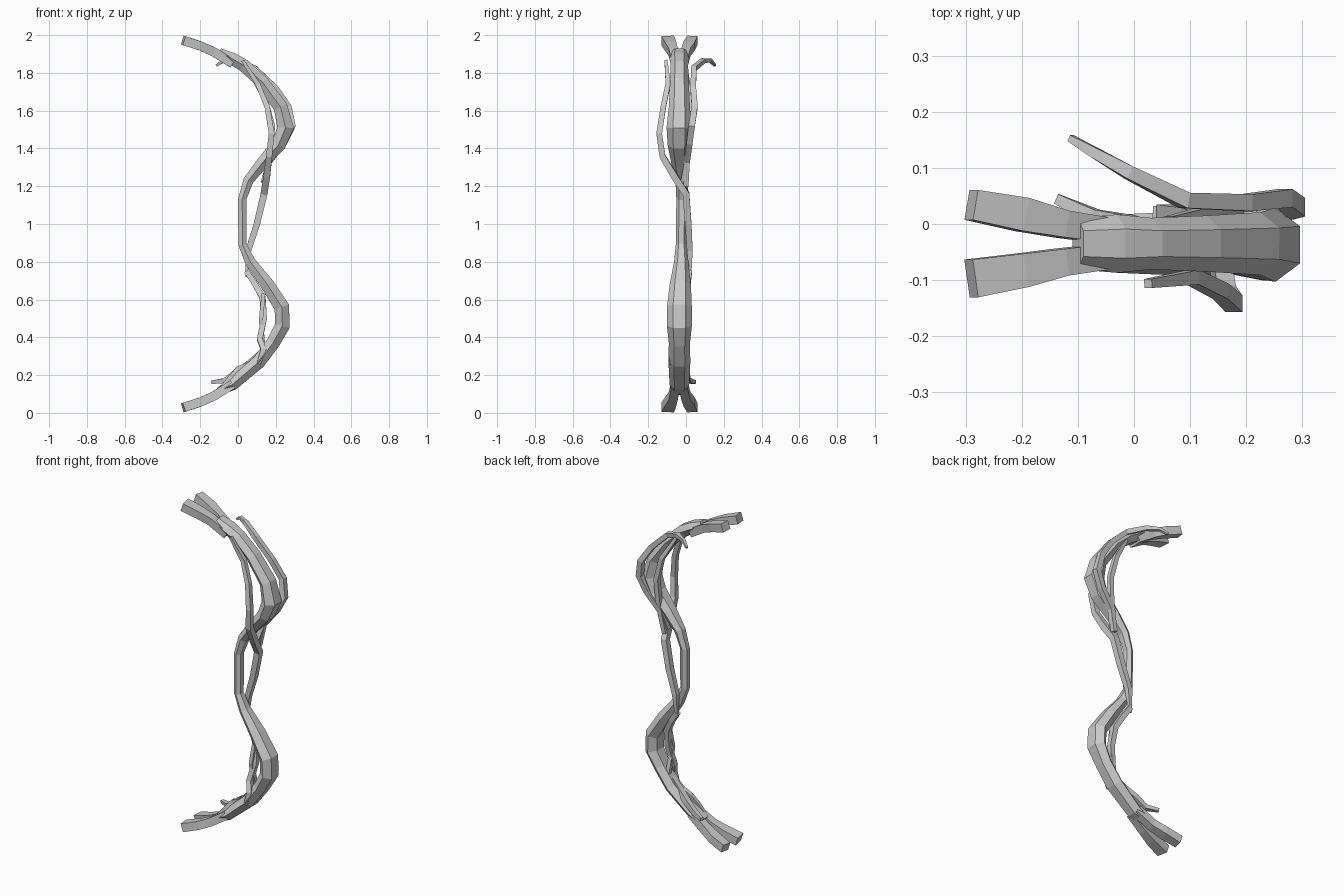
import bpy, bmesh, math
from mathutils import Vector


def tube(name, rows, sides=6):
    """Sweep a faceted section along rows of (x, y, z, half depth, half width)."""
    bm = bmesh.new()
    pts = [Vector(r[:3]) for r in rows]
    rings = []
    phase = math.pi / 4 if sides == 4 else 0
    grow = math.sqrt(2) if sides == 4 else 1
    for i, r in enumerate(rows):
        a, b = pts[max(i - 1, 0)], pts[min(i + 1, len(pts) - 1)]
        t = (b - a).normalized()
        side = Vector((0, 1, 0))
        side = (side - t * side.dot(t)).normalized()
        up = t.cross(side)
        deep = grow if sides == 4 else 1 / math.cos(math.pi / sides)
        ring = []
        for k in range(sides):
            ang = phase + 2 * math.pi * k / sides
            ring.append(bm.verts.new(pts[i] + side * math.cos(ang) * r[4] * grow
                                     + up * math.sin(ang) * r[3] * deep))
        rings.append(ring)
    for p, q in zip(rings, rings[1:]):
        for k in range(sides):
            j = (k + 1) % sides
            bm.faces.new((p[k], p[j], q[j], q[k]))
    bm.faces.new(rings[0][::-1])
    bm.faces.new(rings[-1])
    bmesh.ops.recalc_face_normals(bm, faces=bm.faces)
    me = bpy.data.meshes.new(name)
    bm.to_mesh(me)
    bm.free()
    ob = bpy.data.objects.new(name, me)
    bpy.context.collection.objects.link(ob)
    return ob


def vine(name, path, sides=4):
    """Thin strand from (x, y, z, radius) rows."""
    return tube(name, [(x, y, z, r, r) for x, y, z, r in path], sides)


# Main bow limb, bottom to top
tube("bow_limb", [
    (-0.10, -0.035, 0.115, 0.022, 0.046),
    (-0.03, -0.035, 0.15, 0.032, 0.052),
    (0.11, -0.035, 0.27, 0.036, 0.058),
    (0.185, -0.035, 0.37, 0.036, 0.056),
    (0.235, -0.035, 0.46, 0.040, 0.066),
    (0.232, -0.035, 0.56, 0.040, 0.066),
    (0.155, -0.03, 0.68, 0.036, 0.056),
    (0.065, -0.025, 0.80, 0.028, 0.038),
    (0.024, -0.025, 0.89, 0.022, 0.029),
    (0.022, -0.022, 1.13, 0.022, 0.029),
    (0.055, -0.022, 1.23, 0.027, 0.034),
    (0.13, -0.03, 1.325, 0.032, 0.048),
    (0.215, -0.037, 1.42, 0.038, 0.060),
    (0.252, -0.037, 1.51, 0.044, 0.066),
    (0.225, -0.035, 1.62, 0.038, 0.056),
    (0.13, -0.035, 1.75, 0.034, 0.050),
    (0.03, -0.035, 1.84, 0.034, 0.046),
    (-0.03, -0.035, 1.875, 0.032, 0.052),
    (-0.10, -0.035, 1.91, 0.022, 0.046),
])

# Forked tips at both ends
for label, flip in (("lower", False), ("upper", True)):
    for side, ys, w in (("front", (-0.055, -0.068, -0.097), 0.034),
                        ("back", (-0.015, 0.0, 0.034), 0.027)):
        rows = []
        for x, y, z, h, s in ((-0.03, ys[0], 0.15, 0.024, 0.022),
                              (-0.13, ys[1], 0.088, 0.024, 0.024),
                              (-0.20, (ys[1] + ys[2]) / 2, 0.057, 0.024, 0.03),
                              (-0.29, ys[2], 0.028, 0.025, w)):
            rows.append((x, y, 2 - z if flip else z, h, s))
        tube(label + "_fork_" + side, rows, 4)

# Long strand leaving the grip and arching in front of the upper limb
vine("front_vine", [
    (0.045, 0.022, 0.72, 0.006), (0.055, 0.02, 0.86, 0.015),
    (0.10, 0.012, 1.0, 0.017), (0.138, 0.0, 1.16, 0.018),
    (0.152, -0.06, 1.25, 0.018), (0.165, -0.125, 1.36, 0.016),
    (0.178, -0.142, 1.48, 0.015), (0.155, -0.12, 1.62, 0.014),
    (0.105, -0.095, 1.74, 0.013), (0.025, -0.106, 1.865, 0.008)])

# Strand running behind the upper limb to a curled tip
vine("back_vine", [
    (0.135, -0.015, 1.22, 0.014), (0.165, 0.005, 1.33, 0.015),
    (0.245, 0.018, 1.43, 0.016), (0.288, 0.03, 1.52, 0.017),
    (0.268, 0.046, 1.62, 0.016), (0.20, 0.038, 1.72, 0.015),
    (0.09, 0.042, 1.825, 0.014), (-0.01, 0.092, 1.865, 0.012),
    (-0.075, 0.13, 1.865, 0.009), (-0.113, 0.153, 1.84, 0.006)])

# Inner strand behind the front vine, merging with the upper limb
vine("inner_vine", [
    (0.14, 0.0, 1.20, 0.013), (0.172, 0.008, 1.36, 0.014),
    (0.182, 0.018, 1.52, 0.014), (0.145, 0.022, 1.66, 0.013),
    (0.06, 0.005, 1.80, 0.008)])

# Lower strand bridging the bend
vine("lower_vine", [
    (0.045, 0.018, 0.75, 0.014), (0.085, 0.01, 0.69, 0.015),
    (0.13, -0.01, 0.61, 0.016), (0.138, -0.03, 0.50, 0.015),
    (0.115, -0.05, 0.39, 0.015), (0.135, -0.075, 0.335, 0.015),
    (0.11, -0.08, 0.26, 0.010)])
vine("lower_twin_vine", [
    (0.135, -0.03, 0.63, 0.010), (0.122, -0.045, 0.50, 0.011),
    (0.128, -0.03, 0.40, 0.012), (0.135, -0.015, 0.32, 0.012)])

# Root sprig lying over the lower tip
vine("lower_sprig", [
    (0.13, -0.04, 0.325, 0.016), (0.06, -0.025, 0.262, 0.017),
    (-0.01, 0.0, 0.215, 0.016), (-0.07, 0.012, 0.17, 0.014),
    (-0.138, 0.045, 0.163, 0.009)])
vine("lower_sprig_twig", [
    (0.05, -0.05, 0.255, 0.012), (0.0, -0.045, 0.235, 0.012),
    (-0.045, -0.06, 0.185, 0.010), (-0.11, -0.065, 0.11, 0.006)])
